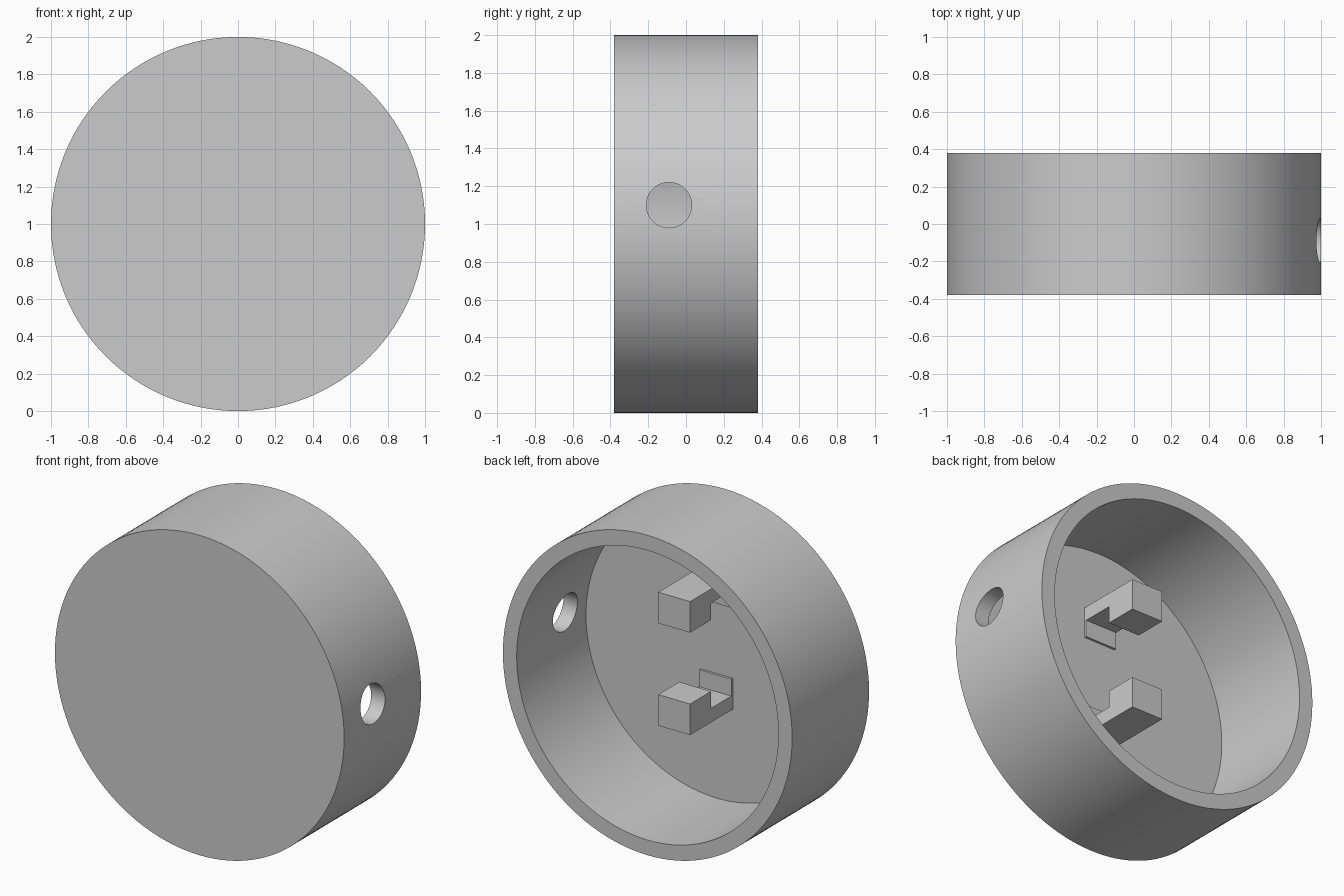
import bpy, bmesh, math
from mathutils import Matrix, Vector

cube = bpy.data.objects.get("Cube")
if cube:
    bpy.data.objects.remove(cube, do_unlink=True)

# Single neutral grey
grey = bpy.data.materials.new("light_grey")
grey.use_nodes = True
colour = (0.6, 0.6, 0.6, 1)
grey.diffuse_color = colour
grey.node_tree.nodes["Principled BSDF"].inputs["Base Color"].default_value = colour

OUTER, INNER = 1.0, 0.905
FRONT, BACK, FLOOR = -0.38, 0.38, -0.305
CENTRE = Vector((0, 0, 1))
HOOK_MID = 1.097


def add_object(name, bm):
    bmesh.ops.recalc_face_normals(bm, faces=bm.faces)
    mesh = bpy.data.meshes.new(name)
    bm.to_mesh(mesh)
    bm.free()
    mesh.materials.append(grey)
    obj = bpy.data.objects.new(name, mesh)
    bpy.context.collection.objects.link(obj)
    return obj


# Round cup: wall and floor profile spun about the y axis
bm = bmesh.new()
profile = [(0, FRONT), (OUTER, FRONT), (OUTER, BACK),
           (INNER, BACK), (INNER, FLOOR), (0, FLOOR)]
verts = [bm.verts.new((0, y, 1 + r)) for r, y in profile]
edges = [bm.edges.new(pair) for pair in zip(verts, verts[1:])]
bmesh.ops.spin(bm, geom=verts + edges, cent=CENTRE, axis=(0, 1, 0),
               angle=math.tau, steps=128, use_duplicate=False)
bmesh.ops.remove_doubles(bm, verts=bm.verts, dist=1e-4)
housing = add_object("housing", bm)

# Cable hole through the left wall
bm = bmesh.new()
place = Matrix.Translation((0.95, -0.09, 1.1)) @ Matrix.Rotation(math.pi / 2, 4, 'Y')
bmesh.ops.create_cone(bm, cap_ends=True, segments=64, radius1=0.12,
                      radius2=0.12, depth=0.4, matrix=place)
cutter = add_object("hole_cutter", bm)
cutter.hide_render = True

cut = housing.modifiers.new("cable_hole", 'BOOLEAN')
cut.operation = 'DIFFERENCE'
cut.solver = 'EXACT'
cut.object = cutter
bpy.context.view_layer.objects.active = housing
housing.select_set(True)
bpy.ops.object.modifier_apply(modifier=cut.name)
bpy.data.objects.remove(cutter, do_unlink=True)
bpy.ops.object.shade_smooth_by_angle(angle=math.radians(30))


# Hooked clips: notched side profile extruded across x, notches facing inward
def add_clip(name, side):
    outer, neck, inner = 0.417, 0.329, 0.223
    tip, step, plate = 0.117, -0.09, -0.29
    outline = [(FLOOR - 0.01, outer), (tip, outer), (tip, inner), (step, inner),
               (step, neck), (plate, neck), (plate, inner), (FLOOR - 0.01, inner)]
    bm = bmesh.new()
    face = bm.faces.new([bm.verts.new((-0.11, y, HOOK_MID + side * d))
                         for y, d in outline])
    sides = bmesh.ops.extrude_face_region(bm, geom=[face], use_keep_orig=True)
    moved = [v for v in sides["geom"] if isinstance(v, bmesh.types.BMVert)]
    bmesh.ops.translate(bm, verts=moved, vec=(0.22, 0, 0))
    return add_object(name, bm)


add_clip("upper_clip", 1)
add_clip("lower_clip", -1)
